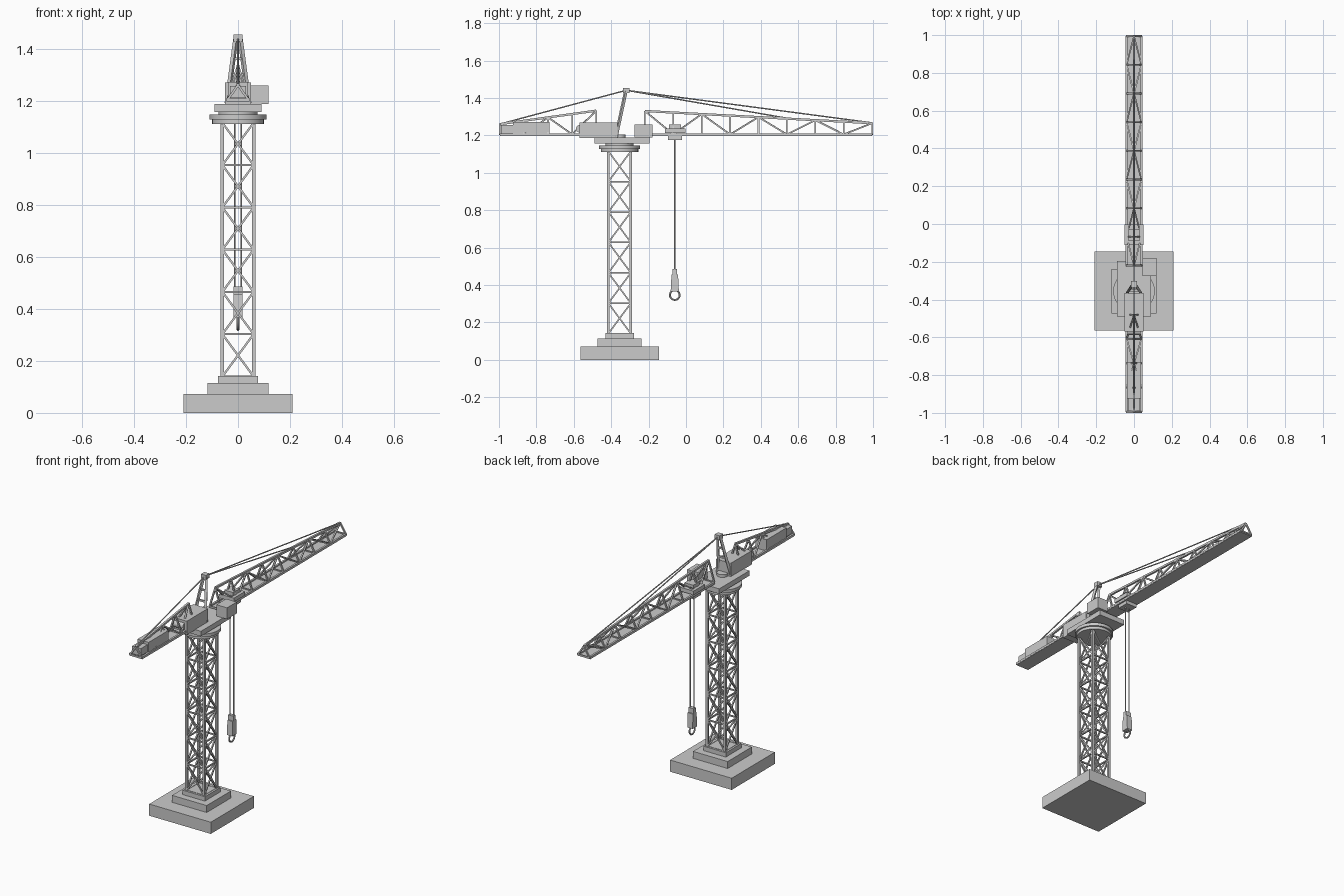
import bpy, bmesh, math
from mathutils import Vector, Matrix

if "Cube" in bpy.data.objects:
    bpy.data.objects.remove(bpy.data.objects["Cube"])

TY = -0.355  # tower centre line


def finish(name, bm):
    me = bpy.data.meshes.new(name)
    bm.to_mesh(me)
    bm.free()
    ob = bpy.data.objects.new(name, me)
    bpy.context.collection.objects.link(ob)
    return ob


def box(name, x0, x1, y0, y1, z0, z1):
    bm = bmesh.new()
    m = Matrix.Translation(((x0 + x1) / 2, (y0 + y1) / 2, (z0 + z1) / 2))
    bmesh.ops.create_cube(bm, size=1, matrix=m @ Matrix.Diagonal((x1 - x0, y1 - y0, z1 - z0, 1)))
    return finish(name, bm)


def bars(name, segs, sides=4):
    """Straight bars: each entry is (start, end, radius)."""
    bm = bmesh.new()
    for a, b, r in segs:
        a, b = Vector(a), Vector(b)
        d = b - a
        m = Matrix.Translation((a + b) / 2) @ d.to_track_quat('Z', 'Y').to_matrix().to_4x4()
        if sides == 4:
            bmesh.ops.create_cube(bm, size=1, matrix=m @ Matrix.Diagonal((2 * r, 2 * r, d.length, 1)))
        else:
            bmesh.ops.create_cone(bm, cap_ends=True, segments=sides, radius1=r, radius2=r,
                                  depth=d.length, matrix=m)
    return finish(name, bm)


def cyl(name, a, b, r, sides=32):
    ob = bars(name, [(a, b, r)], sides)
    bpy.context.view_layer.objects.active = ob
    ob.select_set(True)
    bpy.ops.object.shade_smooth_by_angle(angle=math.radians(35))
    ob.select_set(False)
    return ob


# Stepped foundation
for name, h, z0, z1 in (("foundation_slab", .21, 0, .072), ("foundation_step", .118, .072, .115),
                        ("tower_foot", .076, .115, .142)):
    box(name, -h, h, TY - h, TY + h, z0, z1)

# Tower: legs, ring frames and crossed braces
W, Z0, Z1, N = .06, .14, 1.115, 6
corners = [(-W, TY - W), (W, TY - W), (W, TY + W), (-W, TY + W)]
legs, frames, braces = [], [], []
for i, (x, y) in enumerate(corners):
    u, v = corners[(i + 1) % 4]
    legs.append(((x, y, Z0), (x, y, Z1), .007))
    for k in range(N + 1):
        z = Z0 + (Z1 - Z0) * k / N
        frames.append(((x, y, z), (u, v, z), .004))
        if k < N:
            t = z + (Z1 - Z0) / N
            braces += [((x, y, z), (u, v, t), .004), ((u, v, z), (x, y, t), .004)]
bars("tower_legs", legs)
bars("tower_frames", frames)
bars("tower_braces", braces)

# Slewing ring and turntable
cyl("slew_ring_lower", (0, TY, 1.11), (0, TY, 1.127), .1)
cyl("slew_ring_upper", (0, TY, 1.127), (0, TY, 1.146), .11)
cyl("slew_neck", (0, TY, 1.146), (0, TY, 1.158), .075)
box("turntable", -.09, .09, -.49, -.195, 1.157, 1.188)
cyl("turntable_hub", (0, TY, 1.185), (0, TY, 1.205), .032)
box("machinery_house", -.05, .05, -.57, -.365, 1.185, 1.27)
cyl("winch_drum", (-.035, -.568, 1.235), (.035, -.568, 1.235), .02)
box("operator_cab", .045, .118, -.275, -.18, 1.188, 1.258)


def truss(name, ys, z_start, z_end):
    """Triangular truss with a flat deck, zigzag sides and upright frames."""
    zb, w = 1.205, .039
    y0, y1 = ys[0], ys[-1]
    top = lambda y: z_start + (z_end - z_start) * (y - y0) / (y1 - y0)
    segs = [((0, y0, z_start), (0, y1, z_end), .006)]
    for s in (-w, w):
        segs.append(((s, y0, zb), (s, y1, zb), .006))
        for i, y in enumerate(ys):
            segs.append(((s, y, zb), (0, y, top(y)), .0045))
            if i < len(ys) - 1:
                a, b = (y, ys[i + 1]) if i % 2 else (ys[i + 1], y)
                segs.append(((s, a, zb), (0, b, top(b)), .004))
    for y in ys:
        segs.append(((-w, y, zb), (w, y, zb), .004))
    bars(name + "_truss", segs)
    box(name + "_deck", -.044, .044, min(y0, y1), max(y0, y1), 1.196, 1.203)


truss("jib", [-.22 + 1.215 * i / 8 for i in range(9)], 1.33, 1.265)
truss("counter_jib", [-.48 - .515 * i / 4 for i in range(5)], 1.332, 1.26)
box("counterweight", -.038, .038, -.925, -.73, 1.2, 1.272)
box("counterweight_tail", -.03, .03, -.99, -.925, 1.21, 1.256)

# Mast head: leaning A-frame with cross ties
mast = []
for s in (-1, 1):
    mast.append(((s * .042, -.375, 1.19), (s * .009, -.322, 1.435), .007))
for t in (.45, .7):
    x, y, z = .042 - .033 * t, -.375 + .053 * t, 1.19 + .245 * t
    mast.append(((-x, y, z), (x, y, z), .005))
bars("mast_head_legs", mast)
box("mast_cap", -.017, .017, -.337, -.303, 1.427, 1.454)

# Tie rods from the mast cap
cap = (0, -.32, 1.441)
bars("tie_rods", [(cap, (0, .99, 1.268), .0035), (cap, (0, .54, 1.292), .0035),
                  (cap, (0, -.99, 1.262), .0035)], 8)

# Trolley, hoist ropes and hook
box("trolley_frame", -.05, .05, -.112, -.002, 1.213, 1.237)
box("trolley_top", -.03, .03, -.09, -.028, 1.237, 1.258)
box("trolley_under", -.036, .036, -.096, -.022, 1.175, 1.198)
bars("trolley_hangers", [((s * .03, -.06, 1.18), (s * .03, -.06, 1.23), .006) for s in (-1, 1)])
bars("hoist_ropes", [((s * .013, -.06, .47), (s * .013, -.06, 1.18), .003) for s in (-1, 1)], 8)
block = box("hook_block", -.018, .018, -.082, -.038, .365, .455)
for v in block.data.vertices:
    if v.co.z > .4:
        v.co.y = -.06 + (v.co.y + .06) * .8
box("hook_block_head", -.018, .018, -.071, -.049, .45, .485)
bpy.ops.mesh.primitive_torus_add(location=(0, -.06, .346), rotation=(0, math.pi / 2, 0),
                                 major_radius=.026, minor_radius=.005,
                                 major_segments=24, minor_segments=8)
bpy.context.object.name = "hook_ring"
bpy.ops.object.shade_smooth_by_angle()
